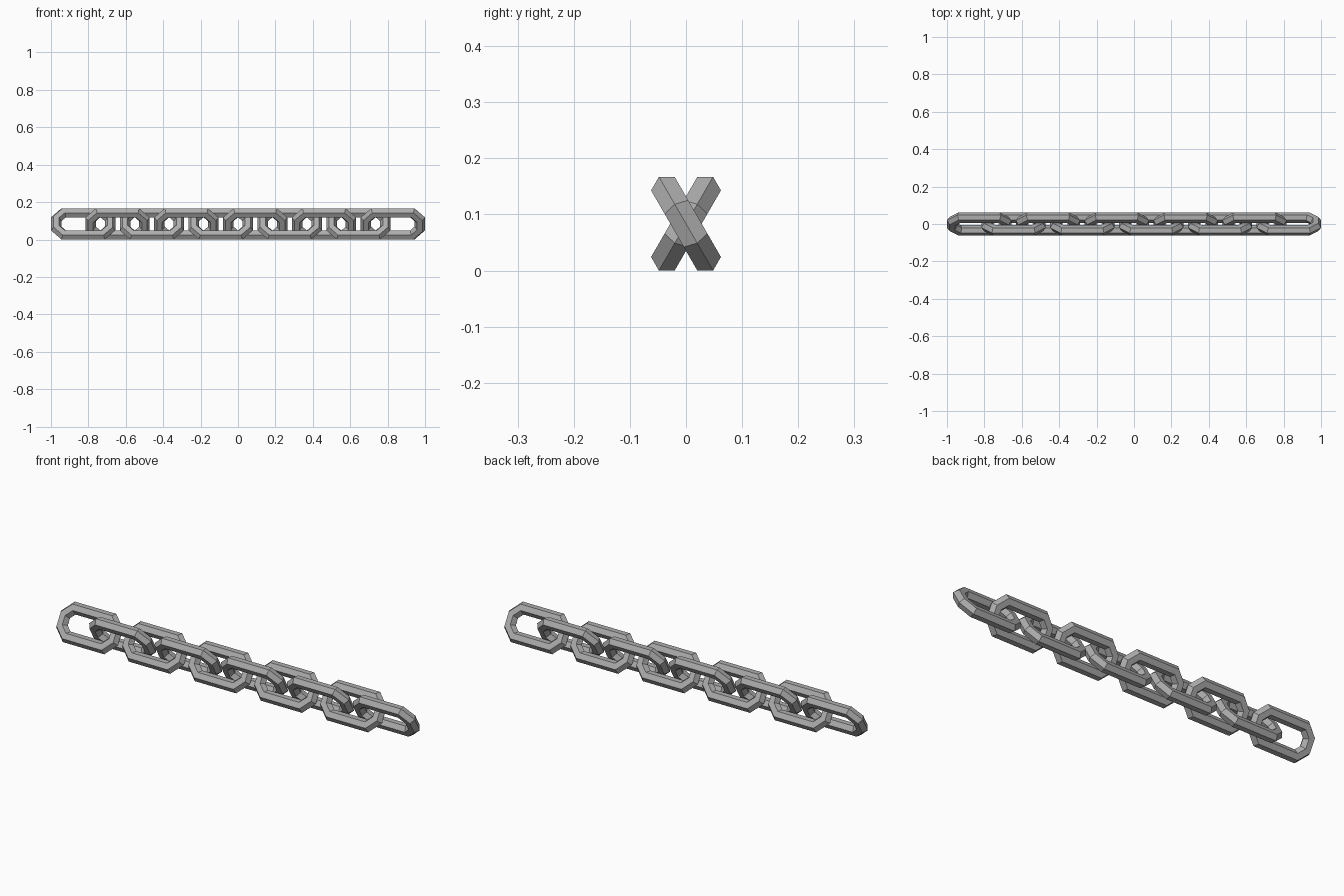
import bpy, bmesh
from math import sin, cos, pi, radians

cube = bpy.data.objects.get("Cube")
if cube:
    bpy.data.objects.remove(cube)

# Sizes
LINKS = 10
PITCH = 0.184          # distance between neighbouring links
HALF_LENGTH = 0.172    # half the length of one link
RING = 0.0685          # centre of the bar to the axis of the link end
BAR = 0.028            # radius of the six-sided bar
TILT = radians(30)
MID_HEIGHT = RING * cos(TILT) + BAR * sin(radians(60))

# Steel colour
steel = bpy.data.materials.new("grey steel")
steel.use_nodes = True
colour = (0.42, 0.42, 0.42, 1)
steel.diffuse_color = colour
steel.node_tree.nodes["Principled BSDF"].inputs["Base Color"].default_value = colour


def make_link_mesh():
    """An eight-cornered ring with a hexagonal bar, stretched along x."""
    bm = bmesh.new()
    stretch = HALF_LENGTH - RING - BAR
    rings = []
    for corner in range(8):
        a = pi / 8 + corner * pi / 4
        shift = stretch if cos(a) > 0 else -stretch
        ring = []
        for side in range(6):
            b = side * pi / 3
            reach = (RING + BAR * cos(b)) / cos(pi / 8)   # mitred corner
            ring.append(bm.verts.new((shift + reach * cos(a), BAR * sin(b), reach * sin(a))))
        rings.append(ring)
    for i in range(8):
        r, s = rings[i], rings[(i + 1) % 8]
        for j in range(6):
            k = (j + 1) % 6
            bm.faces.new((r[j], r[k], s[k], s[j]))
    bmesh.ops.recalc_face_normals(bm, faces=bm.faces)
    mesh = bpy.data.meshes.new("chain_link")
    bm.to_mesh(mesh)
    bm.free()
    mesh.materials.append(steel)
    return mesh


# Chain of links leaning alternately back and forward
link_mesh = make_link_mesh()
for i in range(LINKS):
    link = bpy.data.objects.new(f"chain_link_{i + 1}", link_mesh)
    link.location = ((i - (LINKS - 1) / 2) * PITCH, 0, MID_HEIGHT)
    link.rotation_euler.x = TILT if i % 2 else -TILT
    bpy.context.collection.objects.link(link)
